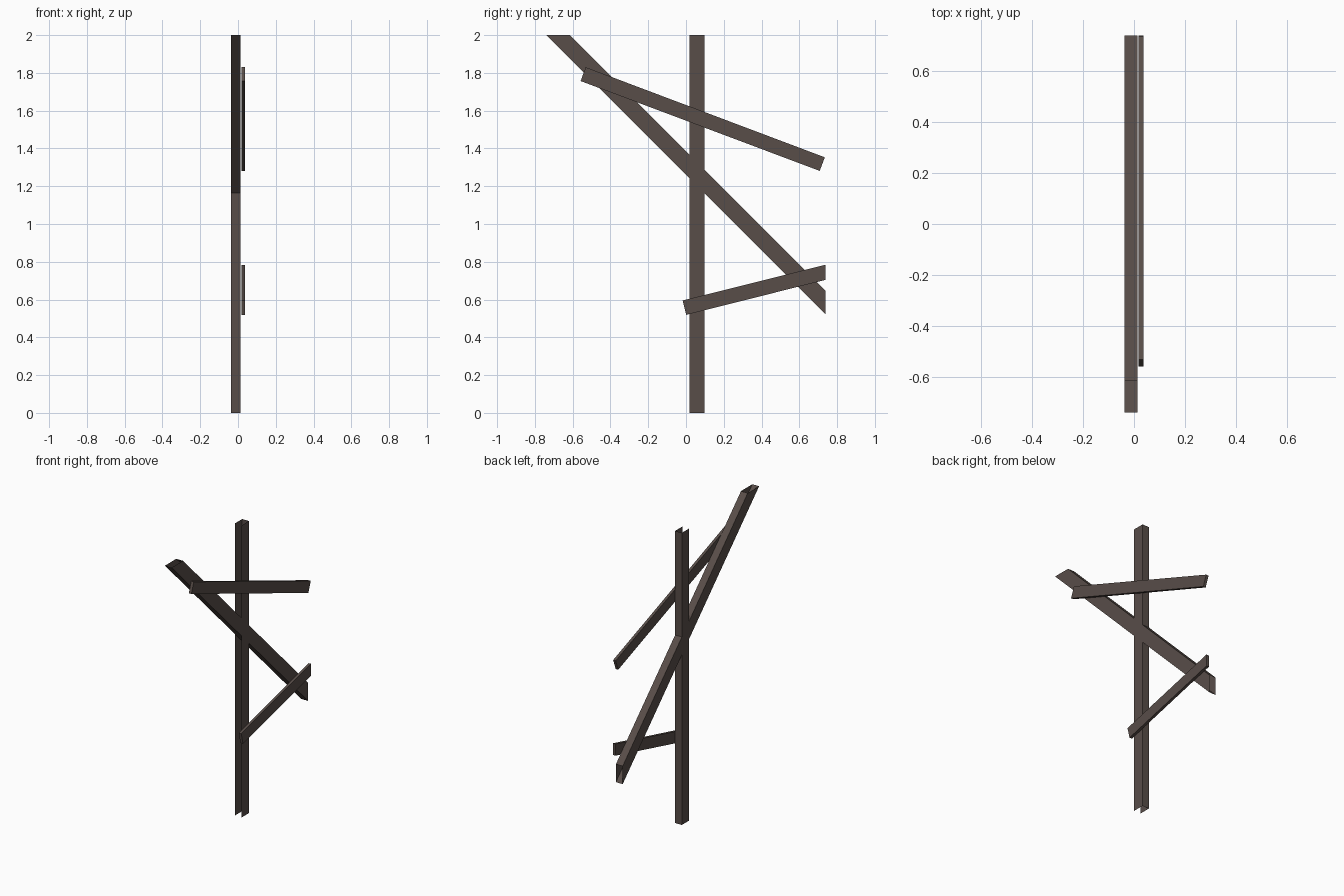
import bpy
import bmesh

cube = bpy.data.objects.get("Cube")
if cube:
    bpy.data.objects.remove(cube, do_unlink=True)

# One dark brown colour for every bar
brown = bpy.data.materials.new("dark_brown")
brown.use_nodes = True
colour = (0.098, 0.075, 0.066, 1)
brown.diffuse_color = colour
brown.node_tree.nodes["Principled BSDF"].inputs["Base Color"].default_value = colour


def bar(name, outline, x_min, x_max, open_edges=()):
    """Extrude a side outline (y, z) along x, leaving the chosen edges open."""
    bm = bmesh.new()
    right = [bm.verts.new((x_min, y, z)) for y, z in outline]
    left = [bm.verts.new((x_max, y, z)) for y, z in outline]
    bm.faces.new(left)
    bm.faces.new(right[::-1])
    count = len(outline)
    for i in range(count):
        if i not in open_edges:
            j = (i + 1) % count
            bm.faces.new((right[i], right[j], left[j], left[i]))
    mesh = bpy.data.meshes.new(name)
    bm.to_mesh(mesh)
    bm.free()
    mesh.materials.append(brown)
    obj = bpy.data.objects.new(name, mesh)
    bpy.context.collection.objects.link(obj)
    return obj


beam_x = (-0.037, 0.014)
plank_x = (0.018, 0.037)

# Upright channel, open at the front and at both ends
bar("upright_post", [(0.018, 0), (0.098, 0), (0.098, 2), (0.018, 2)],
    *beam_x, open_edges=(0, 2, 3))

# Sloping hollow beam with open, trimmed ends
bar("diagonal_beam", [(-0.738, 2), (0.738, 0.524), (0.738, 0.647), (-0.615, 2)],
    *beam_x, open_edges=(1, 3))

# Thin planks fixed across the left side
bar("upper_plank", [(-0.558, 1.757), (0.708, 1.281), (0.735, 1.353), (-0.531, 1.83)],
    *plank_x)
bar("lower_plank", [(0.001, 0.519), (0.738, 0.704), (0.738, 0.784), (-0.018, 0.595)],
    *plank_x)
